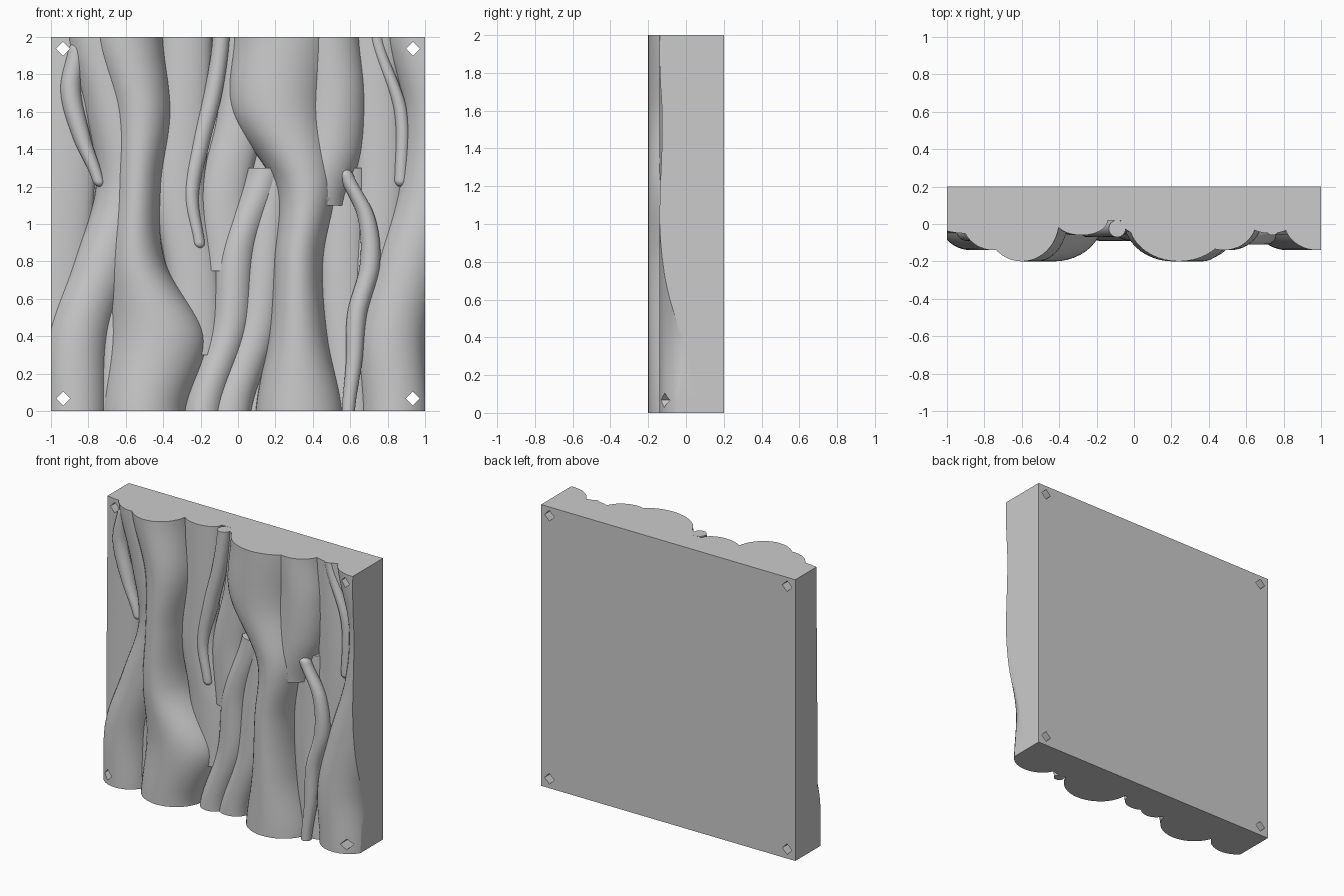
import bpy, bmesh, math

if "Cube" in bpy.data.objects:
    bpy.data.objects.remove(bpy.data.objects["Cube"])

STEPS, SIDES = 90, 44


def wave(pts, t):
    """Smooth curve through evenly spaced values, t from 0 to 1."""
    n = len(pts) - 1
    u = min(max(t, 0), 1) * n
    i = min(int(u), n - 1)
    f = u - i
    a, b = pts[i], pts[i + 1]
    m0 = (b - pts[max(i - 1, 0)]) / 2
    m1 = (pts[min(i + 2, n)] - a) / 2
    return a + f * (m0 + f * (3 * (b - a) - 2 * m0 - m1 + f * (2 * (a - b) + m0 + m1)))


def loft(name, rings):
    bm = bmesh.new()
    loops = [[bm.verts.new(p) for p in r] for r in rings]
    for a, b in zip(loops, loops[1:]):
        for k in range(SIDES):
            m = (k + 1) % SIDES
            bm.faces.new((a[k], a[m], b[m], b[k]))
    bm.faces.new(loops[0][::-1])
    bm.faces.new(loops[-1])
    bmesh.ops.recalc_face_normals(bm, faces=bm.faces)
    me = bpy.data.meshes.new(name)
    bm.to_mesh(me)
    bm.free()
    ob = bpy.data.objects.new(name, me)
    bpy.context.collection.objects.link(ob)
    return ob


def root(name, depth, widths, path, lo=0, hi=2, twig=False):
    """Wavy root from z=lo to z=hi; its crest lies at y=-depth.
    Twigs are thin, round and have rounded free ends."""
    base, top = (lo or -0.06), (hi if hi < 2 else 2.06)
    rings = []
    for i in range(STEPS + 1):
        s = (1 - math.cos(math.pi * i / STEPS)) / 2
        z = base + (top - base) * s
        t = (z - lo) / (hi - lo)
        x, r = wave(path, t), wave(widths, t)
        cy, front, back = 0.02, depth + 0.02, 0.1
        if twig:
            cy = r - depth
            d = min(z - base, top - z) / r
            if d < 1:
                r *= max(0.1, math.sqrt(max(0, d * (2 - d))))
            front = back = r
        ring = []
        for k in range(SIDES):
            a = 2 * math.pi * k / SIDES
            c = math.sin(a)
            ring.append((x + r * math.cos(a), cy + c * (back if c > 0 else front), z))
        rings.append(ring)
    return loft(name, rings)


def even(w):
    return (w, w)


def box(name, size, loc):
    bpy.ops.mesh.primitive_cube_add(size=1, location=loc)
    ob = bpy.context.object
    ob.name = name
    ob.scale = size
    bpy.ops.object.transform_apply(location=True, rotation=True, scale=True)
    return ob


def combine(target, other, op):
    m = target.modifiers.new("cut", 'BOOLEAN')
    m.operation, m.solver, m.object = op, 'MANIFOLD', other
    bpy.context.view_layer.objects.active = target
    bpy.ops.object.modifier_apply(modifier=m.name)
    bpy.data.objects.remove(other)


# Backing slab
panel = box("root_relief_panel", (2, 0.18, 2), (0, 0.11, 1))

roots = [
    # Front tier: two broad roots that swell and narrow
    root("left_main_root", 0.2, (.225, .26, .155, .13, .165, .2), (-.505, -.43, -.545, -.54, -.52, -.6)),
    root("right_main_root", 0.2, (.235, .16, .135, .165, .255, .27), (.33, .32, .32, .36, .215, .24)),
    # Middle tier
    root("right_main_side_root", 0.14, even(.175), (.4, .49, .51, .48), 1.1),
    root("left_side_root", 0.14, even(.17), (-.87, -.855, -.715, -.59, -.65, -.75)),
    root("right_edge_root", 0.14, even(.18), (.84, .825, .92, 1.04, 1.07, .98)),
    # Rear tier filling the gaps
    root("left_rear_root", 0.05, even(.17), (-1, -.9)),
    root("middle_left_root", 0.06, even(.14), (-.22, -.24, -.31, -.29, -.28), .3),
    root("middle_upper_root", 0.06, even(.13), (-.05, -.07, .02, .06), .75),
    root("middle_lens_root", 0.09, even(.105), (-.185, -.045, 0, .15), 0, 1.3),
    root("middle_lower_root", 0.075, even(.11), (-.04, .1, .15, .19), 0, 1.3),
    root("right_gap_root", 0.05, even(.12), (.6, .56, .57), 0, 1.3),
    root("right_rear_root", 0.05, even(.13), (.7, .76, .73), .4),
    root("left_gap_root", 0.07, even(.07), (-.68, -.66), 0, .6),
    # Thin twigs lying over the roots
    root("left_twig", 0.09, (.03, .055, .05), (-.74, -.835, -.895, -.85), 1.2, 1.98, True),
    root("middle_twig", 0.07, (.03, .05, .045), (-.205, -.25, -.2, -.13, -.09), .87, 2, True),
    root("right_twig", 0.11, (.035, .055, .04), (.59, .62, .637, .705, .685, .565), 0, 1.3, True),
    root("upper_right_twig", 0.06, even(.035), (.87, .87, .74), 1.2, 2, True),
]
for r in roots:
    combine(panel, r, 'UNION')

# Trim to the square outline
combine(panel, box("trim", (2, 0.8, 2), (0, -0.2, 1)), 'INTERSECT')

# Diamond fixing holes in the corners
for x in (-0.935, 0.935):
    for z in (0.067, 1.937):
        bpy.ops.mesh.primitive_cylinder_add(vertices=4, radius=0.038, depth=1,
                                            location=(x, 0, z), rotation=(math.pi / 2, 0, 0))
        combine(panel, bpy.context.object, 'DIFFERENCE')

bpy.ops.object.select_all(action='DESELECT')
panel.select_set(True)
bpy.context.view_layer.objects.active = panel
bpy.ops.object.shade_smooth_by_angle(angle=math.radians(30))
